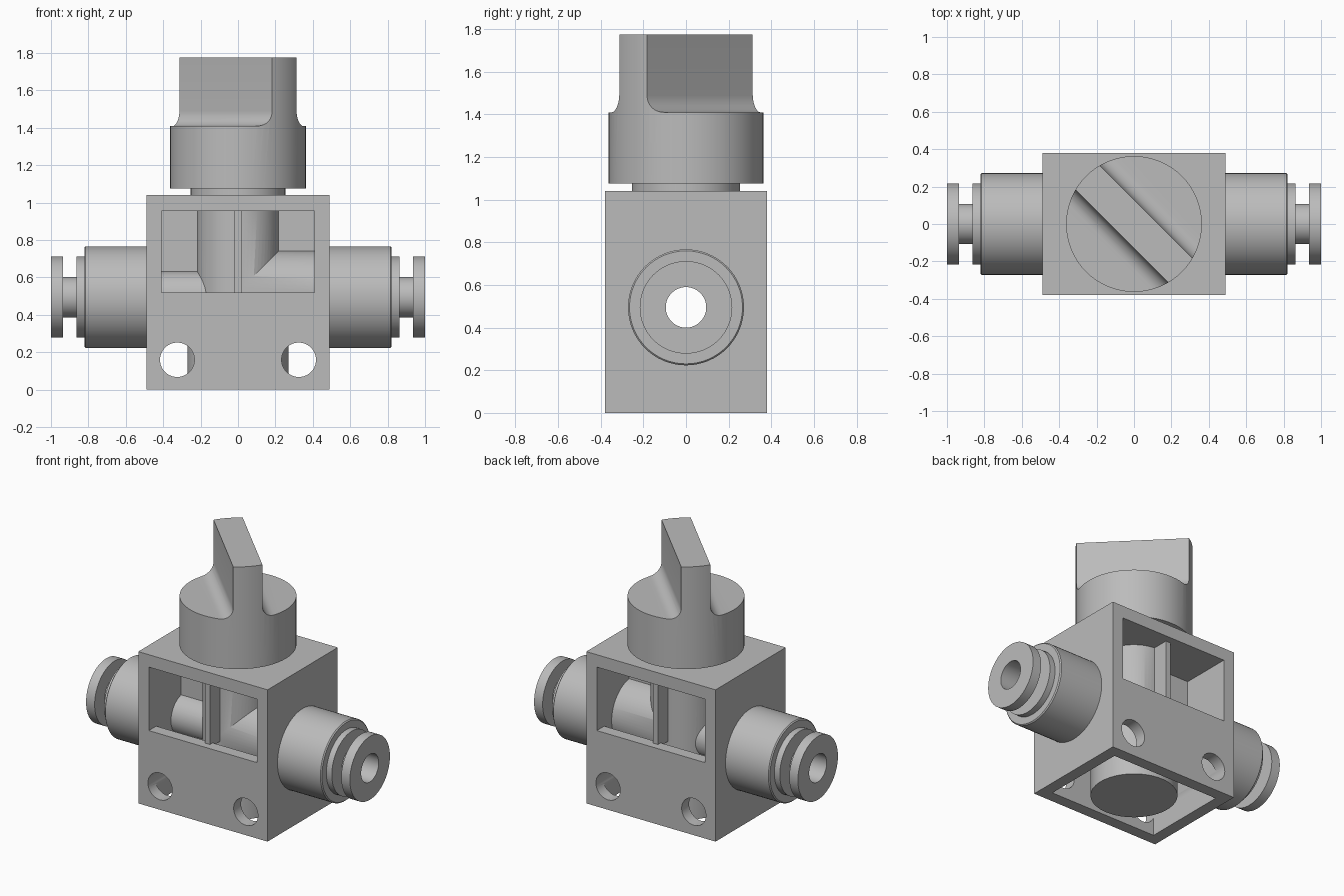
import bpy, bmesh, math
from mathutils import Matrix

if "Cube" in bpy.data.objects:
    bpy.data.objects.remove(bpy.data.objects["Cube"])

grey = bpy.data.materials.new("light grey")
grey.diffuse_color = (0.5, 0.5, 0.5, 1)
grey.use_nodes = True
grey.node_tree.nodes["Principled BSDF"].inputs["Base Color"].default_value = grey.diffuse_color
AXIS_Z = 0.495          # height of the flow axis
SIDES = 64


def add(name, bm):
    bmesh.ops.recalc_face_normals(bm, faces=bm.faces)
    me = bpy.data.meshes.new(name)
    bm.to_mesh(me)
    bm.free()
    me.materials.append(grey)
    ob = bpy.data.objects.new(name, me)
    bpy.context.collection.objects.link(ob)
    return ob


def box(name, x0, x1, y0, y1, z0, z1):
    bm = bmesh.new()
    bmesh.ops.create_cube(bm, size=1)
    for v in bm.verts:
        v.co = [a + (c + 0.5) * (b - a) for c, a, b in zip(v.co, (x0, y0, z0), (x1, y1, z1))]
    return add(name, bm)


def cyl(name, axis, r, a, b, offset=(0, 0, 0)):
    """Solid cylinder from a to b along an axis, moved by offset."""
    bm = bmesh.new()
    bmesh.ops.create_cone(bm, cap_ends=True, segments=SIDES, radius1=r, radius2=r, depth=b - a)
    rot = {'x': Matrix.Rotation(math.pi / 2, 4, 'Y'),
           'y': Matrix.Rotation(-math.pi / 2, 4, 'X'), 'z': Matrix()}[axis]
    bmesh.ops.transform(bm, matrix=Matrix.Translation(offset) @ rot
                        @ Matrix.Translation((0, 0, (a + b) / 2)), verts=bm.verts)
    return add(name, bm)


def lathe_x(name, profile, side):
    """Closed (x, radius) profile turned about the flow axis."""
    bm = bmesh.new()
    rings = []
    for i in range(SIDES):
        a = 2 * math.pi * i / SIDES
        rings.append([bm.verts.new((side * x, r * math.cos(a), AXIS_Z + r * math.sin(a)))
                      for x, r in profile])
    n = len(profile)
    for i in range(SIDES):
        p, q = rings[i], rings[(i + 1) % SIDES]
        for j in range(n):
            bm.faces.new((p[j], p[(j + 1) % n], q[(j + 1) % n], q[j]))
    return add(name, bm)


def boolean(ob, tools, op='DIFFERENCE'):
    bpy.context.view_layer.objects.active = ob
    for t in tools:
        m = ob.modifiers.new("cut", 'BOOLEAN')
        m.operation, m.object, m.solver = op, t, 'EXACT'
        bpy.ops.object.modifier_apply(modifier=m.name)
        bpy.data.objects.remove(t)


def bore():
    return cyl("bore_cutter", 'x', 0.095, -1.2, 1.2, (0, 0, AXIS_Z))


# Body: hollow box open below, windows front and back, mounting holes
body = box("body", -0.49, 0.49, -0.38, 0.38, 0, 1.04)
boolean(body, [box("cavity", -0.41, 0.41, -0.30, 0.30, -0.1, 0.955),
               box("windows", -0.41, 0.41, -0.5, 0.5, 0.52, 0.955),
               bore()]
        + [cyl("hole", 'y', 0.092, -0.5, 0.5, (s * 0.325, 0, 0.16)) for s in (-1, 1)])

# Inner valve core with a wide lower cup, unequal side pipes and a middle web
core = cyl("valve_core", 'z', 0.22, 0.3, 0.97)
boolean(core, [cyl("lower_cup", 'z', 0.27, 0.0, 0.42),
               cyl("wide_pipe", 'x', 0.2195, 0, 0.45, (0, 0, 0.525)),
               cyl("narrow_pipe", 'x', 0.14, -0.45, 0, (0, 0, AXIS_Z)),
               box("web", -0.43, 0.43, -0.03, 0.03, 0.45, 0.98)], 'UNION')
boolean(core, [bore()])

# Thin upright ribs in the windows
for s, label in ((-1, "front"), (1, "back")):
    y0, y1 = sorted((s * 0.2, s * 0.33))
    box(label + "_rib", -0.018, 0.018, y0, y1, 0.5, 0.97)

# Push-in fittings on both sides, with a release collar at the end
fitting = [(0.45, 0.095), (0.45, 0.272), (0.815, 0.272), (0.822, 0.265), (0.822, 0.217),
           (0.863, 0.217), (0.863, 0.108), (0.935, 0.108), (0.935, 0.217), (1.0, 0.217),
           (1.0, 0.095)]
for s, label in ((-1, "left"), (1, "right")):
    lathe_x(label + "_fitting", fitting, s)

# Neck under the knob
cyl("knob_neck", 'z', 0.253, 1.03, 1.09)

# Knob: filleted grip profile swept along the grip, trimmed to a round
half = [(0.5, 1.075), (0.5, 1.41)]
for i in range(9):
    a = math.radians(270 - 90 * i / 8)
    half.append((0.172 + 0.08 * math.cos(a), 1.49 + 0.08 * math.sin(a)))
half.append((0.092, 1.775))
outline = half + [(-u, z) for u, z in reversed(half)]
bm = bmesh.new()
face = bm.faces.new([bm.verts.new((-0.5, u, z)) for u, z in outline])
new = bmesh.ops.extrude_face_region(bm, geom=[face])["geom"]
bmesh.ops.translate(bm, vec=(1, 0, 0), verts=[g for g in new if isinstance(g, bmesh.types.BMVert)])
bmesh.ops.rotate(bm, verts=bm.verts, matrix=Matrix.Rotation(-math.pi / 4, 3, 'Z'))
knob = add("knob", bm)
boolean(knob, [cyl("knob_round", 'z', 0.363, 1.0, 1.9)], 'INTERSECT')

# Smooth the round faces and keep the edges sharp
for ob in bpy.data.objects:
    ob.select_set(True)
bpy.context.view_layer.objects.active = body
bpy.ops.object.shade_smooth_by_angle(angle=math.radians(30))
